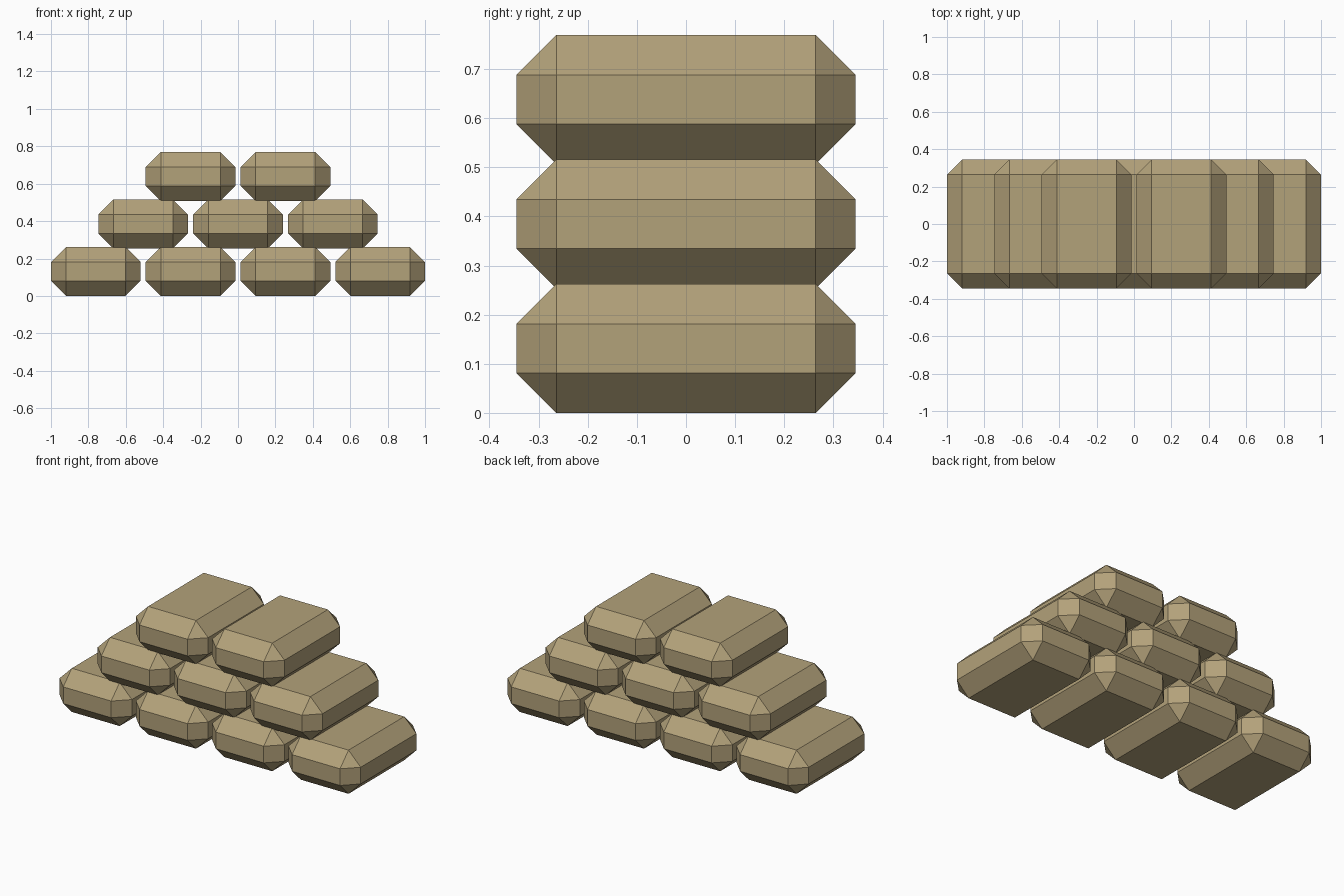
import bpy
import bmesh

cube = bpy.data.objects.get("Cube")
if cube:
    bpy.data.objects.remove(cube, do_unlink=True)

WIDTH, DEPTH, HEIGHT = 0.48, 0.69, 0.262
CHAMFER = 0.081
PITCH_X, PITCH_Z = 0.5067, 0.2535

# Sackcloth colour
sackcloth = bpy.data.materials.new("sackcloth_tan")
sackcloth.use_nodes = True
colour = (0.45, 0.36, 0.195, 1)
sackcloth.diffuse_color = colour
sackcloth.node_tree.nodes["Principled BSDF"].inputs["Base Color"].default_value = colour

# One chamfered bag, shared by the whole stack
mesh = bpy.data.meshes.new("sandbag")
bm = bmesh.new()
bmesh.ops.create_cube(bm, size=1)
bmesh.ops.scale(bm, vec=(WIDTH, DEPTH, HEIGHT), verts=bm.verts)
bmesh.ops.bevel(bm, geom=bm.edges[:], offset=CHAMFER, offset_type='OFFSET',
                segments=1, affect='EDGES')
bmesh.ops.recalc_face_normals(bm, faces=bm.faces)
bm.to_mesh(mesh)
bm.free()
mesh.materials.append(sackcloth)

# Staggered rows of four, three and two bags
for row, count in enumerate((4, 3, 2)):
    for i in range(count):
        bag = bpy.data.objects.new(f"sandbag_row{row + 1}_{i + 1}", mesh)
        bag.location = ((i - (count - 1) / 2) * PITCH_X, 0,
                        HEIGHT / 2 + row * PITCH_Z)
        bpy.context.collection.objects.link(bag)
